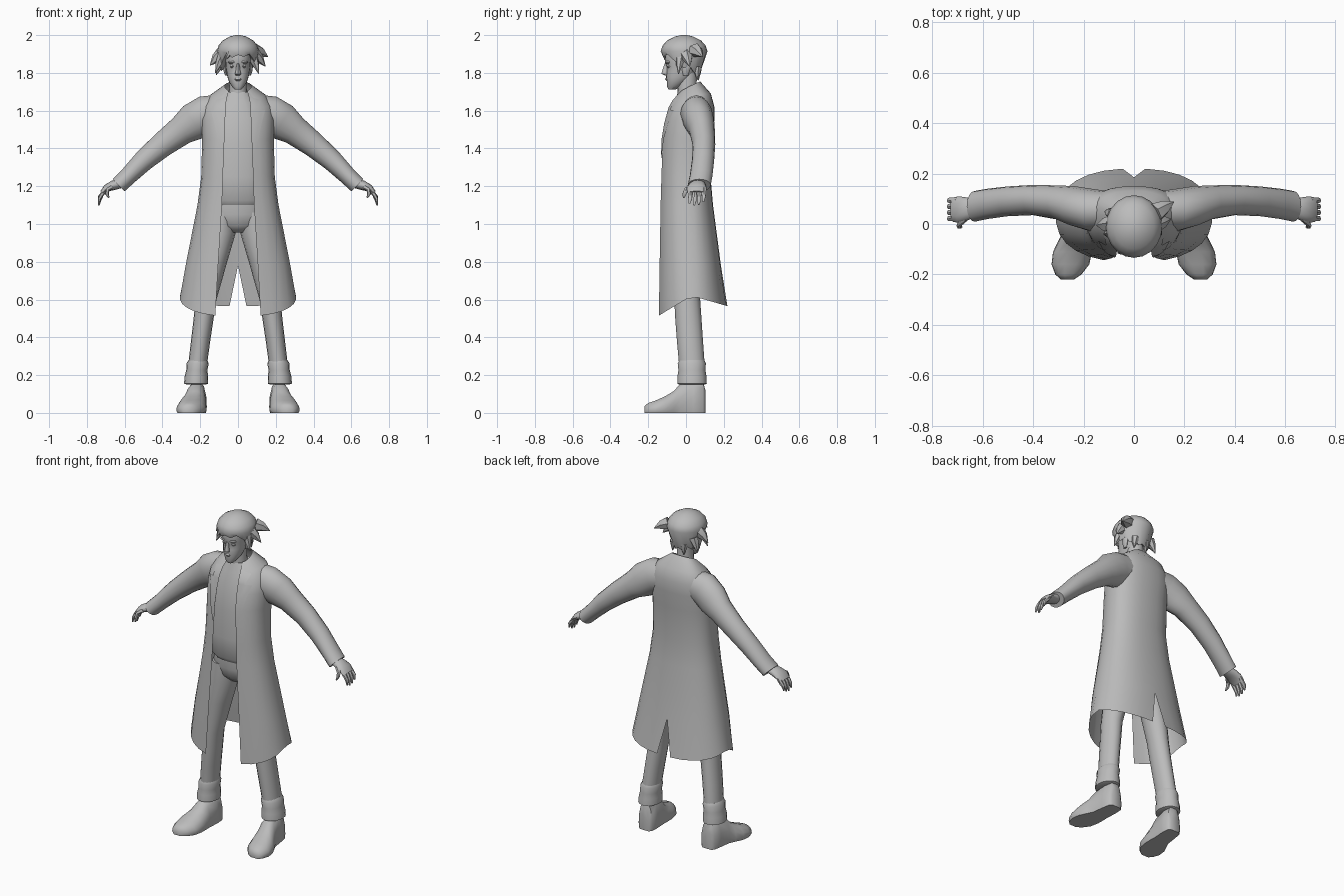
import bpy, bmesh, math
from mathutils import Vector

grey = bpy.data.materials.new("plain_grey")
grey.diffuse_color = (0.5, 0.5, 0.5, 1)


def build(name, bm, mirror=False, angle=50, fix=True):
    """Turn a bmesh into a shaded object, optionally mirrored across x = 0."""
    if fix:
        bmesh.ops.recalc_face_normals(bm, faces=bm.faces)
    me = bpy.data.meshes.new(name)
    bm.to_mesh(me)
    bm.free()
    me.materials.append(grey)
    ob = bpy.data.objects.new(name, me)
    bpy.context.collection.objects.link(ob)
    bpy.ops.object.select_all(action='DESELECT')
    ob.select_set(True)
    bpy.context.view_layer.objects.active = ob
    bpy.ops.object.shade_smooth_by_angle(angle=math.radians(angle))
    if mirror:
        ob.modifiers.new("mirror", 'MIRROR').merge_threshold = 0.002
    return ob


def loft(bm, rings, closed=True, caps=True):
    """Skin a list of equally long point rings."""
    vs = [[bm.verts.new(p) for p in r] for r in rings]
    n = len(vs[0])
    for a, b in zip(vs, vs[1:]):
        for j in range(n if closed else n - 1):
            k = (j + 1) % n
            bm.faces.new((a[j], a[k], b[k], b[j]))
    if caps and closed:
        bm.faces.new(vs[0][::-1])
        bm.faces.new(vs[-1])


def ellipse(c, u, v, n=14, e=1.0):
    pts = []
    for i in range(n):
        a = 2 * math.pi * i / n
        s, k = math.sin(a), math.cos(a)
        pts.append(Vector(c) + Vector(u) * math.copysign(abs(s) ** e, s)
                   + Vector(v) * math.copysign(abs(k) ** e, k))
    return pts


def stack(bm, levels, n=16, e=1.0):
    """Horizontal rings from (z, centre x, half width, y front, y back)."""
    loft(bm, [ellipse((x, (f + b) / 2, z), (w, 0, 0), (0, (f - b) / 2, 0), n, e)
              for z, x, w, f, b in levels])


def limb(bm, pts, n=12):
    """Tube in the xz plane from (x, y, z, radius along y, radius across)."""
    rings = []
    for i, p in enumerate(pts):
        a, b = pts[max(i - 1, 0)], pts[min(i + 1, len(pts) - 1)]
        t = Vector((b[0] - a[0], 0, b[2] - a[2])).normalized()
        rings.append(ellipse(p[:3], (0, p[3], 0), Vector((0, 1, 0)).cross(t) * p[4], n))
    loft(bm, rings)


# Coat levels: z front, side, back; half width; y front, side, back; opening; vent
E = 0.85
COAT = [
    (.51, .62, .565, .31, -.152, .03, .22, .12, .045),
    (.78, .78, .78, .278, -.147, .02, .185, .105, 0),
    (1.1, 1.1, 1.1, .215, -.142, .01, .143, .085, 0),
    (1.25, 1.25, 1.25, .195, -.138, .01, .13, .08, 0),
    (1.45, 1.45, 1.45, .19, -.13, .02, .14, .072, 0),
    (1.55, 1.55, 1.55, .195, -.112, .03, .15, .068, 0),
    (1.62, 1.62, 1.62, .185, -.09, .04, .15, .066, 0),
    (1.665, 1.685, 1.69, .145, -.065, .05, .132, .06, 0),
    (1.70, 1.73, 1.755, .07, -.035, .02, .075, .048, 0),
]


def coat_ring(lv, n=12):
    zf, zs, zb, w, yf, ys, yb, f, gap = lv
    a0, a1 = math.asin((f / w) ** (1 / E)), math.pi - math.asin((gap / w) ** (1 / E))
    pts = []
    for i in range(n + 1):
        a = a0 + (a1 - a0) * i / n
        k = math.cos(a)
        q = abs(k) ** E
        pts.append((max(gap, w * max(math.sin(a), 0) ** E) if i < n else gap,
                    ys + ((yf if k > 0 else yb) - ys) * q,
                    zs + ((zf if k > 0 else zb) - zs) * q))
    return pts


def coat_y(x, z):
    """Depth of the coat front at (x, z)."""
    for a, b in zip(COAT, COAT[1:]):
        if a[0] <= z <= b[0]:
            t = (z - a[0]) / (b[0] - a[0])
            w, yf, ys = (a[i] + (b[i] - a[i]) * t for i in (3, 4, 5))
            s = min(x / w, 1) ** (1 / E)
            return ys + (yf - ys) * math.sqrt(1 - s * s) ** E


bm = bmesh.new()
loft(bm, [coat_ring(lv) for lv in COAT], closed=False)
build("coat", bm, True, fix=False)

# Lapels lying just over the coat front
bm = bmesh.new()
rows = [(1.35, .077, .084), (1.45, .072, .108), (1.53, .069, .125), (1.6, .067, .143),
        (1.603, .067, .11), (1.62, .066, .112), (1.655, .062, .12), (1.69, .053, .075)]
loft(bm, [[(x0 + (x1 - x0) * i / 3, coat_y(x0 + (x1 - x0) * i / 3, z) - .006, z)
           for i in range(4)] for z, x0, x1 in rows], closed=False)
build("lapel", bm, True, fix=False)

# Sleeves
bm = bmesh.new()
limb(bm, [(.10, .055, 1.59, .075, .095), (.17, .055, 1.58, .085, .10),
          (.235, .07, 1.54, .08, .10), (.30, .085, 1.495, .068, .078),
          (.40, .095, 1.42, .06, .066), (.50, .09, 1.335, .059, .056),
          (.58, .08, 1.255, .06, .047), (.632, .07, 1.205, .061, .045)], 16)
build("sleeve", bm, True)

# Hands with curled fingers and thumb
bm = bmesh.new()
limb(bm, [(.62, .065, 1.215, .035, .025), (.66, .06, 1.205, .045, .026),
          (.695, .057, 1.19, .053, .02), (.718, .057, 1.165, .048, .014)])
for i, drop in enumerate((.01, 0, .004, .018)):
    y = .022 + i * .024
    limb(bm, [(.70, y, 1.185, .013, .012), (.722, y, 1.155, .0125, .011),
              (.733, y, 1.125 + drop, .011, .009), (.737, y - .003, 1.098 + drop, .005, .004)], 6)
limb(bm, [(.665, .03, 1.20, .02, .016), (.69, .004, 1.185, .014, .012),
          (.694, -.008, 1.16, .012, .01), (.684, -.012, 1.138, .005, .004)], 6)
build("hand", bm, True)

# Shirt
bm = bmesh.new()
stack(bm, [(1.10, 0, .13, -.095, .08), (1.125, 0, .15, -.112, .09), (1.25, 0, .15, -.115, .09),
           (1.42, 0, .15, -.11, .1), (1.56, 0, .14, -.09, .11), (1.64, 0, .10, -.062, .10),
           (1.70, 0, .06, -.042, .07)], 20, .85)
build("shirt", bm)

# Trousers: hips, legs and turned-up cuffs
bm = bmesh.new()
stack(bm, [(1.13, 0, .14, -.09, .08), (1.05, 0, .16, -.09, .095),
           (.99, 0, .13, -.075, .09), (.955, 0, .06, -.04, .06)])
build("hips", bm)
bm = bmesh.new()
stack(bm, [(1.06, .085, .075, -.08, .095), (.95, .098, .085, -.08, .095),
           (.8, .13, .073, -.072, .085), (.6, .17, .056, -.062, .075),
           (.5, .182, .053, -.057, .082), (.38, .198, .051, -.048, .09),
           (.27, .212, .05, -.038, .098), (.2, .216, .05, -.034, .10)])
stack(bm, [(.28, .212, .049, -.035, .096), (.262, .214, .059, -.044, .105),
           (.225, .218, .056, -.04, .103), (.195, .22, .062, -.045, .108),
           (.155, .222, .064, -.046, .11), (.15, .222, .05, -.035, .1)])
build("trouser_leg", bm, True)

# Shoes: sections along the foot (y, centre x, half width, height)
bm = bmesh.new()
rings = []
for y, x, w, h in [(.103, .215, .03, .12), (.09, .215, .047, .165), (.04, .218, .053, .17),
                   (-.03, .225, .056, .155), (-.065, .233, .066, .115), (-.11, .244, .077, .088),
                   (-.16, .252, .075, .066), (-.20, .26, .052, .052), (-.22, .264, .026, .036)]:
    prof = [(-.92, 0), (-1, .18), (-.95, .5), (-.72, .82), (-.3, 1),
            (.3, 1), (.72, .82), (.95, .5), (1, .18), (.92, 0)]
    rings.append([(x + w * px, y, h * pz) for px, pz in prof])
loft(bm, rings)
build("shoe", bm, True)

# Neck and head
bm = bmesh.new()
stack(bm, [(1.66, 0, .055, -.045, .07), (1.72, 0, .046, -.045, .055), (1.82, 0, .048, -.045, .06)])
build("neck", bm)
bm = bmesh.new()
stack(bm, [(1.712, 0, .018, -.092, -.055), (1.728, 0, .032, -.1, -.03), (1.75, 0, .046, -.1, 0),
           (1.775, 0, .055, -.106, .03), (1.80, 0, .06, -.103, .05), (1.83, 0, .065, -.102, .065),
           (1.85, 0, .066, -.11, .075), (1.89, 0, .07, -.112, .08), (1.94, 0, .06, -.1, .08)], 20, .9)
build("head", bm)

# Facial features: nose, lips, brows, eyelids and ears
bm = bmesh.new()
stack(bm, [(1.787, 0, .012, -.112, -.09), (1.795, 0, .017, -.13, -.09),
           (1.812, 0, .012, -.126, -.09), (1.85, 0, .007, -.113, -.09)], 8)
build("nose", bm)
bm = bmesh.new()
stack(bm, [(1.758, 0, .014, -.104, -.08), (1.766, 0, .02, -.111, -.08), (1.774, 0, .014, -.109, -.08)], 10)
build("lips", bm)
bm = bmesh.new()
stack(bm, [(1.848, .032, .012, -.103, -.08), (1.856, .032, .02, -.112, -.08), (1.864, .032, .014, -.11, -.08)], 8)
stack(bm, [(1.826, .03, .009, -.094, -.07), (1.834, .03, .014, -.102, -.07), (1.842, .03, .01, -.1, -.07)], 8)
stack(bm, [(1.785, .062, .006, -.015, .01), (1.81, .066, .01, -.02, .02),
           (1.845, .069, .012, -.02, .03), (1.86, .067, .008, -.01, .025)], 8)
build("brow_eye_ear", bm, True)

# Hair: jagged cap plus loose locks
bm = bmesh.new()
N = 20
hem = [1.895, 1.885, 1.90, 1.875, 1.85, 1.825, 1.84, 1.80, 1.815, 1.785,
       1.80, 1.785, 1.815, 1.795, 1.83, 1.81, 1.84, 1.87, 1.905, 1.88]
rows = [(2.0, .12), (1.993, .38), (1.972, .72), (1.945, .92), (1.915, 1.0), (None, .93), ("in", .72)]
rings = []
for z, r in rows:
    ring = []
    for i in range(N):
        a = 2 * math.pi * i / N
        back = (1 - math.cos(a)) / 2
        rr = r * (1 - .28 * back) if z is None or z == "in" else r
        zz = hem[i] + (.015 if z == "in" else 0) if z is None or z == "in" else z
        ring.append((.112 * rr * math.sin(a), -.01 - .124 * rr * math.cos(a), zz))
    rings.append(ring[::-1])
loft(bm, rings[::-1])
build("hair_cap", bm, angle=60)


def lock(bm, base, tip, r, n=6):
    b, t = Vector(base), Vector(tip)
    d = (t - b).normalized()
    u = d.orthogonal().normalized()
    v = d.cross(u)
    m = b.lerp(t, .5) + Vector((0, 0, .006))
    loft(bm, [ellipse(b, u * r, v * r, n), ellipse(m, u * r * .7, v * r * .7, n),
              ellipse(t, u * .002, v * .002, n)])


bm = bmesh.new()
for base, tip, r in [((.085, .045, 1.92), (.158, .088, 1.885), .04),
                     ((.085, .0, 1.90), (.145, .02, 1.835), .035),
                     ((.08, -.03, 1.88), (.11, -.04, 1.795), .026),
                     ((-.085, .0, 1.90), (-.148, -.005, 1.84), .038),
                     ((-.08, -.03, 1.89), (-.12, -.04, 1.80), .028),
                     ((-.08, .04, 1.87), (-.115, .05, 1.79), .028),
                     ((-.03, -.10, 1.925), (-.065, -.115, 1.87), .022),
                     ((.04, .06, 1.83), (.05, .06, 1.765), .025),
                     ((-.03, .06, 1.83), (-.03, .065, 1.76), .025)]:
    lock(bm, base, tip, r)
build("hair_locks", bm)
